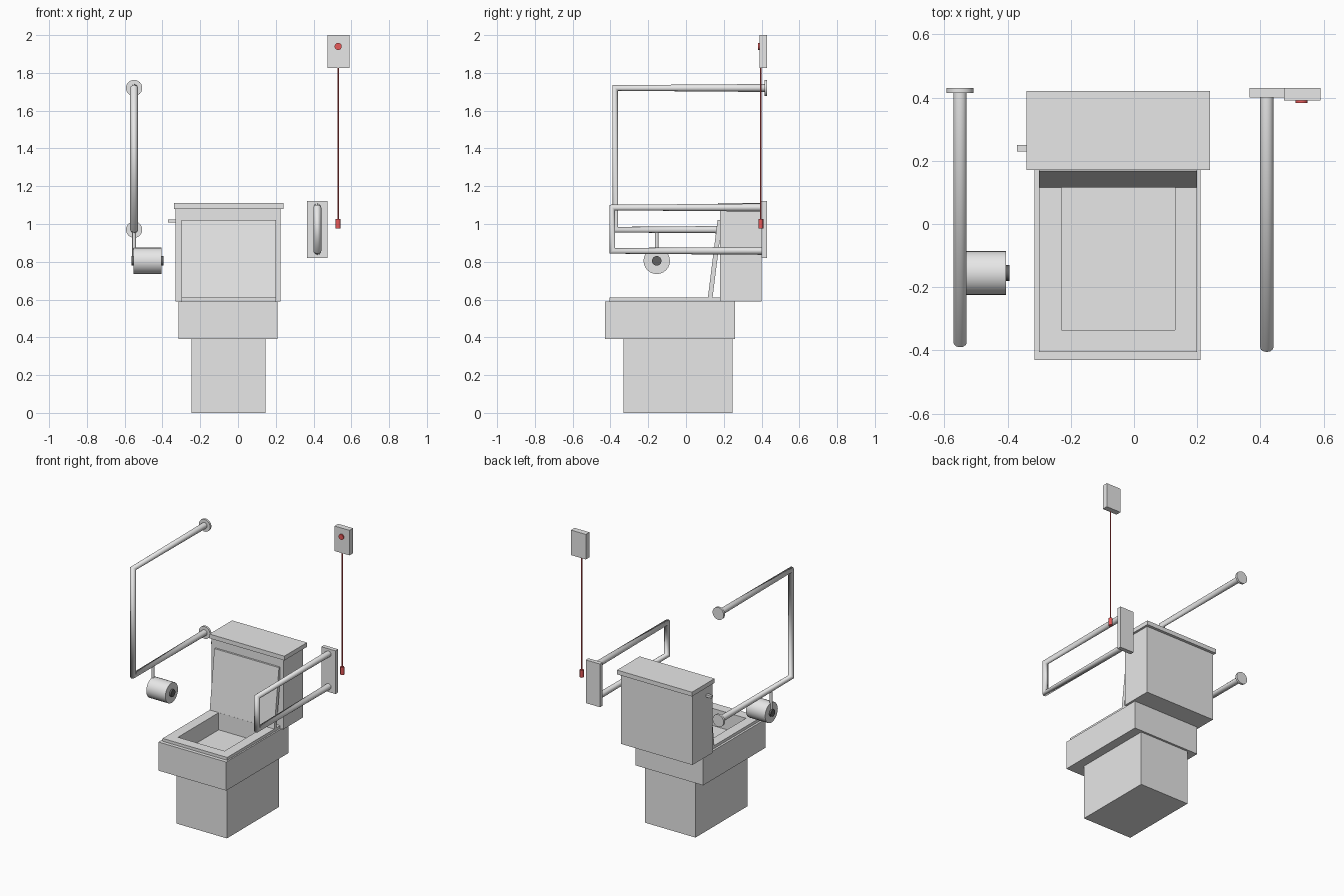
import bpy
import math
from mathutils import Vector

cube = bpy.data.objects.get("Cube")
if cube:
    bpy.data.objects.remove(cube, do_unlink=True)


def material(name, rgb):
    m = bpy.data.materials.new(name)
    m.use_nodes = True
    m.diffuse_color = (*rgb, 1)
    m.node_tree.nodes["Principled BSDF"].inputs["Base Color"].default_value = (*rgb, 1)
    return m


GREY = material("light grey", (0.8, 0.8, 0.8))
DARK = material("dark grey", (0.12, 0.12, 0.12))
RED = material("red", (0.8, 0.1, 0.1))


def box(name, x, y, z, mat=GREY):
    """Box from its (min, max) extents on each axis."""
    lo, hi = Vector((x[0], y[0], z[0])), Vector((x[1], y[1], z[1]))
    bpy.ops.mesh.primitive_cube_add(size=1, location=(lo + hi) / 2)
    ob = bpy.context.object
    ob.name = name
    ob.scale = hi - lo
    bpy.ops.object.transform_apply(location=False, rotation=False, scale=True)
    ob.data.materials.append(mat)
    return ob


def rod(name, start, end, radius, mat=GREY, sides=24):
    """Cylinder running between two points."""
    a, b = Vector(start), Vector(end)
    bpy.ops.mesh.primitive_cylinder_add(vertices=sides, radius=radius,
                                        depth=(b - a).length, location=(a + b) / 2)
    ob = bpy.context.object
    ob.name = name
    ob.rotation_euler = (b - a).to_track_quat("Z", "Y").to_euler()
    ob.data.materials.append(mat)
    bpy.ops.object.shade_smooth_by_angle(angle=math.radians(40))
    return ob


def tube(name, points, radius):
    """Bent tube along a path of straight runs."""
    cu = bpy.data.curves.new(name, "CURVE")
    cu.dimensions = "3D"
    cu.bevel_depth = radius
    cu.bevel_resolution = 4
    cu.use_fill_caps = True
    line = cu.splines.new("POLY")
    line.points.add(len(points) - 1)
    for p, co in zip(line.points, points):
        p.co = (*co, 1)
    line.use_smooth = True
    cu.materials.append(GREY)
    ob = bpy.data.objects.new(name, cu)
    bpy.context.collection.objects.link(ob)


def cut(target, cutter):
    mod = target.modifiers.new("opening", "BOOLEAN")
    mod.object = cutter
    mod.solver = "EXACT"


# Bowl, pedestal and seat with a square opening
box("pedestal", (-0.245, 0.145), (-0.33, 0.245), (0, 0.39))
bowl = box("bowl", (-0.315, 0.21), (-0.43, 0.26), (0.39, 0.59))
seat = box("seat", (-0.30, 0.20), (-0.405, 0.18), (0.59, 0.61))
opening = box("opening_cutter", (-0.23, 0.13), (-0.335, 0.115), (0.49, 0.7))
opening.hide_render = True
opening.hide_viewport = True
cut(bowl, opening)
cut(seat, opening)

# Raised lid leaning back on the tank
lid = box("seat_lid", (-0.30, 0.20), (0.115, 0.14), (0.605, 1.02))
for v in lid.data.vertices:
    if v.co.z > 0:
        v.co.y += 0.052

# Tank
box("tank", (-0.33, 0.225), (0.18, 0.40), (0.59, 1.08))
box("tank_cover", (-0.34, 0.24), (0.17, 0.42), (1.08, 1.11))
box("flush_lever", (-0.37, -0.33), (0.23, 0.25), (1.008, 1.025))

# Bent grab rail with wall flanges
RX, TOP, LOW = -0.55, 1.72, 0.97
tube("side_grab_rail", [(RX, 0.42, TOP), (RX, -0.375, TOP),
                        (RX, -0.375, LOW), (RX, 0.42, LOW)], 0.021)
for label, z in (("upper", TOP), ("lower", LOW)):
    rod(label + "_wall_flange", (RX, 0.415, z), (RX, 0.43, z), 0.043)

# Paper roll hanging from the lower rail
rod("roll_hanger", (RX, -0.155, 0.80), (RX, -0.155, LOW), 0.01, sides=12)
rod("paper_roll", (-0.553, -0.155, 0.805), (-0.405, -0.155, 0.805), 0.07)
rod("roll_core", (-0.565, -0.155, 0.805), (-0.394, -0.155, 0.805), 0.025, DARK)

# Folding support rail on its wall plate
box("support_wall_plate", (0.365, 0.475), (0.40, 0.43), (0.82, 1.122))
tube("support_rail", [(0.42, 0.405, 1.087), (0.42, -0.39, 1.087),
                      (0.42, -0.39, 0.858), (0.42, 0.405, 0.858)], 0.021)

# Pull cord alarm
box("alarm_box", (0.475, 0.59), (0.39, 0.43), (1.825, 2.0))
rod("alarm_button", (0.53, 0.382, 1.94), (0.53, 0.392, 1.94), 0.019, RED)
rod("pull_cord", (0.53, 0.396, 1.0), (0.53, 0.396, 1.83), 0.004, RED, 8)
rod("cord_handle", (0.53, 0.396, 0.975), (0.53, 0.396, 1.027), 0.013, RED, 12)
